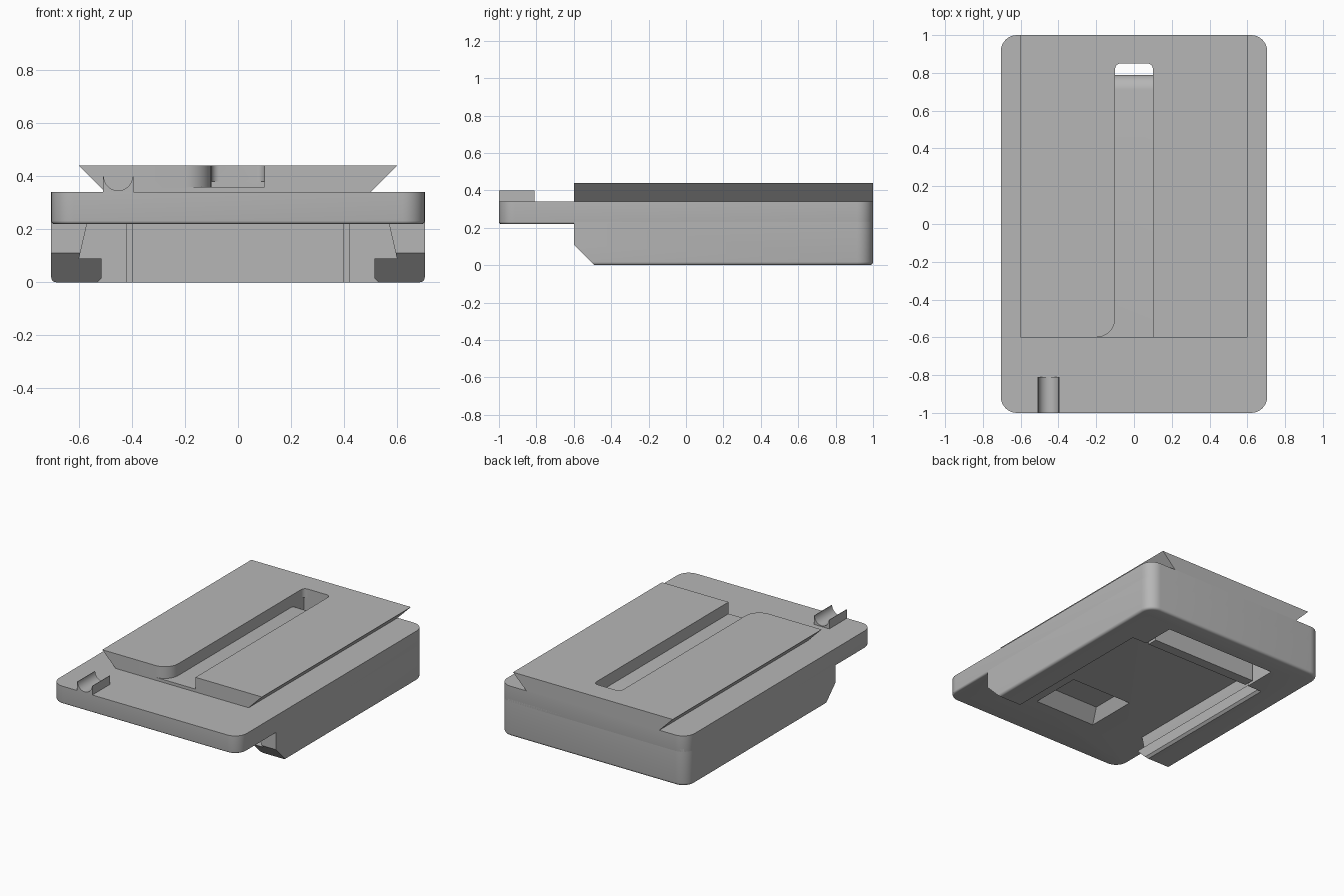
import bpy, bmesh
from math import sin, cos, pi

cube = bpy.data.objects.get("Cube")
if cube:
    bpy.data.objects.remove(cube)

grey = bpy.data.materials.new("plain_grey")
grey.use_nodes = True
colour = (0.47, 0.47, 0.47, 1)
grey.diffuse_color = colour
grey.node_tree.nodes["Principled BSDF"].inputs["Base Color"].default_value = colour


def arc(cx, cy, r, start, end, steps=8):
    """Points on an arc, angles in degrees."""
    angles = [(start + (end - start) * i / steps) * pi / 180 for i in range(steps + 1)]
    return [(cx + r * cos(a), cy + r * sin(a)) for a in angles]


def prism(name, points, axis, low, high, fillet=0, fillet_from=-9):
    """Extrude a profile along an axis; optionally round its lower rim."""
    place = {"x": lambda a, b, h: (h, a, b),
             "y": lambda a, b, h: (a, h, b),
             "z": lambda a, b, h: (a, b, h)}[axis]
    bm = bmesh.new()
    bottom = [bm.verts.new(place(a, b, low)) for a, b in points]
    top = [bm.verts.new(place(a, b, high)) for a, b in points]
    rim = bm.faces.new(bottom)
    bm.faces.new(top)
    n = len(points)
    for i in range(n):
        j = (i + 1) % n
        bm.faces.new((bottom[i], bottom[j], top[j], top[i]))
    bmesh.ops.recalc_face_normals(bm, faces=bm.faces)
    if fillet:
        edges = [e for e in rim.edges if max(v.co.y for v in e.verts) > fillet_from]
        bmesh.ops.bevel(bm, geom=edges, offset=fillet, segments=4,
                        profile=0.5, affect='EDGES')
    mesh = bpy.data.meshes.new(name)
    bm.to_mesh(mesh)
    bm.free()
    mesh.materials.append(grey)
    obj = bpy.data.objects.new(name, mesh)
    bpy.context.collection.objects.link(obj)
    return obj


def box(name, x, y, z):
    return prism(name, [(x[0], y[0]), (x[1], y[0]), (x[1], y[1]), (x[0], y[1])], "z", *z)


def cut(target, *cutters):
    """Subtract cutters, then discard them."""
    bpy.context.view_layer.objects.active = target
    for cutter in cutters:
        mod = target.modifiers.new("cut", 'BOOLEAN')
        mod.operation = 'DIFFERENCE'
        mod.solver = 'EXACT'
        mod.object = cutter
        bpy.ops.object.modifier_apply(modifier=mod.name)
    for cutter in cutters:
        bpy.data.objects.remove(cutter)


def mirrored(half):
    return half + [(-a, b) for a, b in reversed(half)]


W, R = 0.705, 0.085          # half width and corner radius
back = arc(W - R, 1 - R, R, 0, 90) + arc(R - W, 1 - R, R, 90, 180)
front = arc(R - W, R - 1, R, 180, 270) + arc(W - R, R - 1, R, 270, 360)


def duct():
    """Curved passage from the top channel down into the rear recess."""
    return prism("duct_cutter", arc(0.71, 0.28, 0.08, 90, 0)
                 + [(0.79, 0.1), (0.85, 0.1), (0.85, 0.38), (0.71, 0.38)], "x", -0.1, 0.1)


# Main plate with a tapered recess underneath
plate = prism("main_plate", back + front, "z", 0.22, 0.34, fillet=0.012)
recess = box("recess_cutter", (-0.24, 0.24), (-0.7, -0.3), (0.2, 0.3))
for v in recess.data.vertices:
    if v.co.z > 0.25:
        v.co.x *= 0.8
        v.co.y = -0.5 + (v.co.y + 0.5) * 0.5
cut(plate, recess, duct())

# Lower housing with side rails, ramped front and undercut slot
housing = prism("rail_housing", back + [(-W, -0.6), (W, -0.6)], "z", 0, 0.25,
                fillet=0.018, fillet_from=-0.5)
slot = mirrored([(0.53, -0.05), (0.53, 0), (0.515, 0.015), (0.515, 0.09),
                 (0.6, 0.09), (0.57, 0.22), (0.57, 0.3)])
cut(housing,
    prism("ramp_cutter", [(-0.8, -0.1), (-0.39, -0.1), (-0.6, 0.11), (-0.8, 0.31)],
          "x", -1, 1),
    prism("slot_cutter", slot, "y", -0.8, 0.62),
    box("rear_recess_cutter", (-0.42, 0.42), (0.5, 0.85), (-0.1, 0.3)))

# Crossbar between the slot and the rear recess
box("rear_crossbar", (-0.4, 0.4), (0.62, 0.69), (0, 0.23))

# Dovetail top with a cable channel that flares at the front
dovetail = prism("dovetail_top", mirrored([(0.5, 0.34), (0.6, 0.44)]), "y", -0.6, 1)
channel = ([(-0.2, -0.7), (0.1, -0.7)] + arc(0.07, 0.82, 0.03, 0, 90)
           + arc(-0.07, 0.82, 0.03, 90, 180) + arc(-0.2, -0.5, 0.1, 0, -90))
cut(dovetail, prism("channel_cutter", channel, "z", 0.36, 0.6), duct())

# Cable cradle at the front edge
prism("cable_cradle", [(-0.51, 0.335), (-0.395, 0.335), (-0.395, 0.4)]
      + arc(-0.4525, 0.4, 0.054, 0, -180, 16) + [(-0.51, 0.4)], "y", -1, -0.81)

# Smooth the rounded edges only
bpy.ops.object.select_all(action='DESELECT')
for obj in bpy.context.collection.objects:
    if obj.type == 'MESH' and grey.name in obj.data.materials:
        obj.select_set(True)
        bpy.context.view_layer.objects.active = obj
bpy.ops.object.shade_smooth_by_angle(angle=pi / 6)
